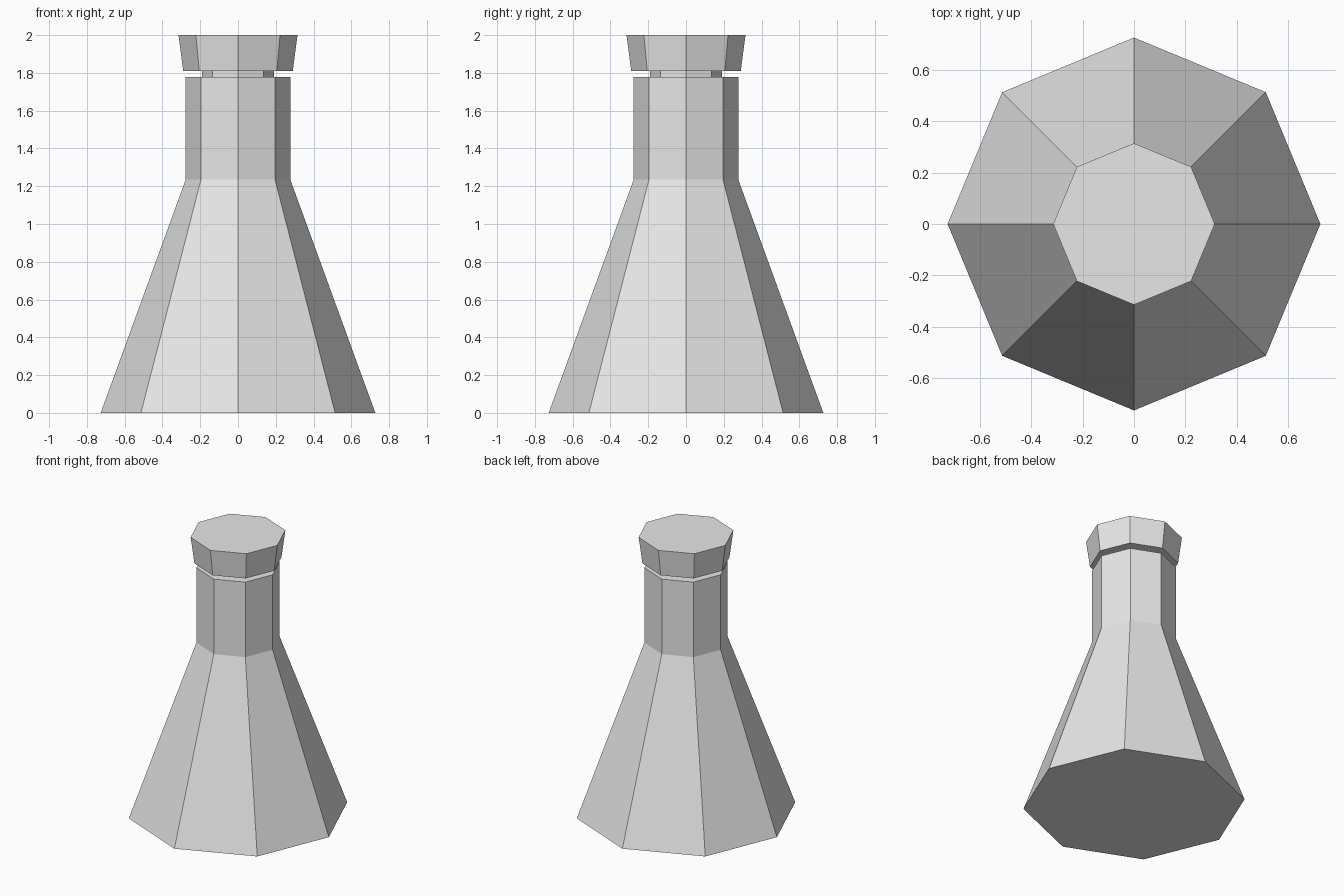
import bpy
import bmesh
from math import cos, sin, tau

SIDES = 8

cube = bpy.data.objects.get("Cube")
if cube:
    bpy.data.objects.remove(cube, do_unlink=True)

grey = bpy.data.materials.new("plain_grey")
grey.use_nodes = True
grey.diffuse_color = (0.8, 0.8, 0.8, 1)
grey.node_tree.nodes["Principled BSDF"].inputs["Base Color"].default_value = (0.8, 0.8, 0.8, 1)


def lathe(name, profile):
    """Closed eight-sided solid from (radius, height) pairs, bottom to top."""
    bm = bmesh.new()
    rings = [[bm.verts.new((r * cos(tau * i / SIDES), r * sin(tau * i / SIDES), z))
              for i in range(SIDES)] for r, z in profile]
    for low, high in zip(rings, rings[1:]):
        for i in range(SIDES):
            j = (i + 1) % SIDES
            bm.faces.new((low[i], low[j], high[j], high[i]))
    bm.faces.new(rings[0][::-1])
    bm.faces.new(rings[-1])
    mesh = bpy.data.meshes.new(name)
    bm.to_mesh(mesh)
    bm.free()
    mesh.materials.append(grey)
    obj = bpy.data.objects.new(name, mesh)
    bpy.context.collection.objects.link(obj)
    return obj


# Flared body with a straight neck
lathe("flask_body", [(0.727, 0), (0.277, 1.235), (0.277, 1.777)])

# Stopper: narrow plug seated in the neck, then the widening cap
lathe("stopper", [(0.19, 1.7), (0.19, 1.81), (0.29, 1.81), (0.315, 2.0)])
